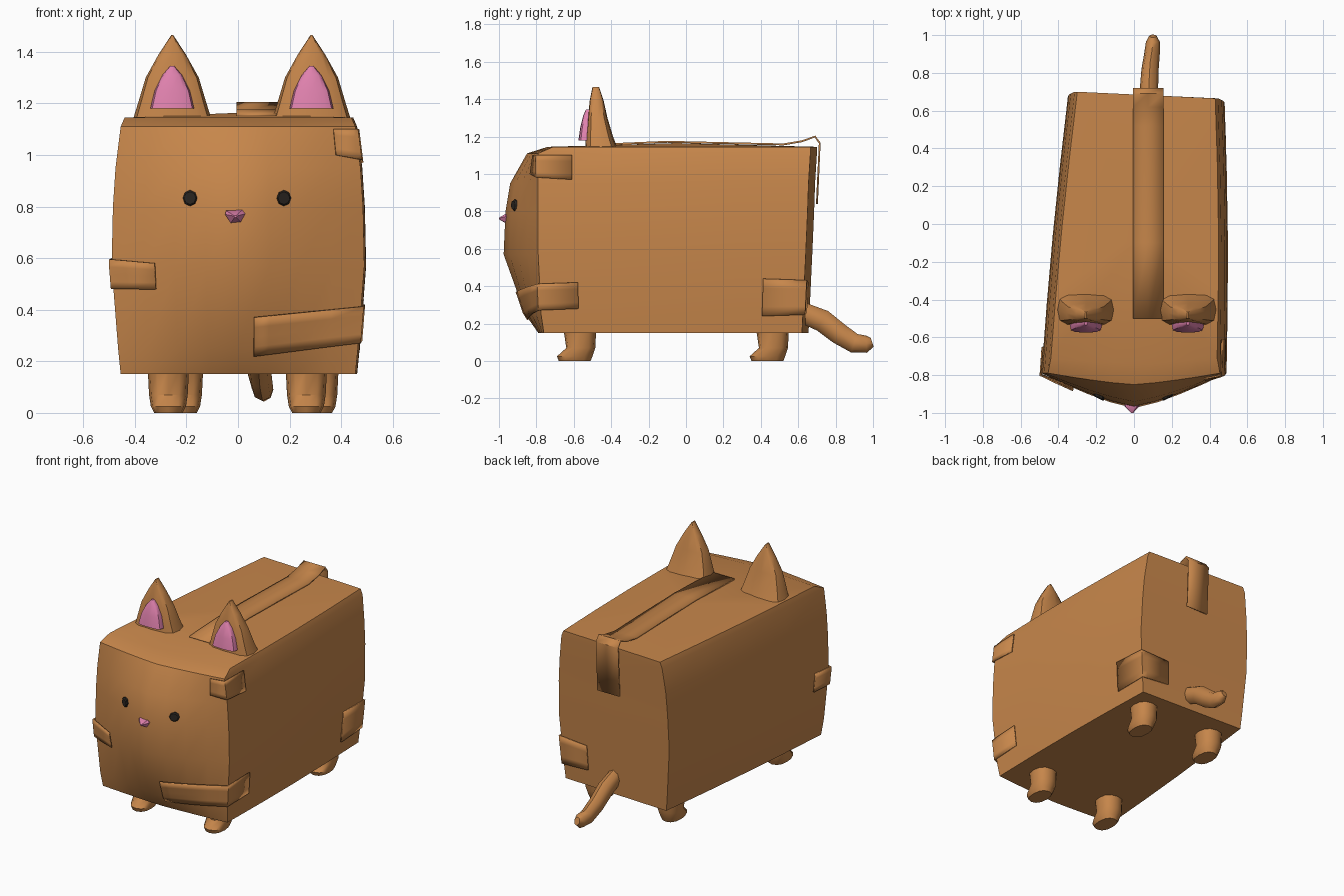
import bpy, bmesh, math
from mathutils import Vector

if "Cube" in bpy.data.objects:
    bpy.data.objects.remove(bpy.data.objects["Cube"])


def material(name, rgb):
    mat = bpy.data.materials.new(name)
    mat.use_nodes = True
    mat.diffuse_color = (*rgb, 1)
    mat.node_tree.nodes["Principled BSDF"].inputs["Base Color"].default_value = (*rgb, 1)
    return mat


CARDBOARD = material("cardboard_brown", (0.57, 0.24, 0.07))
PINK = material("soft_pink", (0.74, 0.22, 0.42))
DARK = material("dark_brown", (0.025, 0.02, 0.016))


def finish(name, bm, mat, angle=35, thickness=0):
    bmesh.ops.recalc_face_normals(bm, faces=bm.faces)
    mesh = bpy.data.meshes.new(name)
    bm.to_mesh(mesh)
    bm.free()
    mesh.materials.append(mat)
    obj = bpy.data.objects.new(name, mesh)
    bpy.context.collection.objects.link(obj)
    if thickness:
        solid = obj.modifiers.new("thickness", "SOLIDIFY")
        solid.thickness = thickness
        solid.offset = 0
    bpy.ops.object.select_all(action="DESELECT")
    obj.select_set(True)
    bpy.context.view_layer.objects.active = obj
    bpy.ops.object.shade_smooth_by_angle(angle=math.radians(angle))
    return obj


def skin(rings, closed=True, caps=(True, True), tops=None):
    """Bridge successive rings of points, optionally capping the ends."""
    bm = bmesh.new()
    loops = [[bm.verts.new(p) for p in ring] for ring in rings]
    n = len(loops[0])
    for a, b in zip(loops, loops[1:]):
        for i in range(n if closed else n - 1):
            j = (i + 1) % n
            bm.faces.new((a[i], a[j], b[j], b[i]))
    if closed and caps[0]:
        bm.faces.new(loops[0])
    if closed and tops:
        peak = bm.verts.new(tops)
        for i in range(n):
            bm.faces.new((loops[-1][i], loops[-1][(i + 1) % n], peak))
    elif closed and caps[1]:
        bm.faces.new(loops[-1])
    return bm


def oval(cx, hx, y0, y1, z, power=1.0, sides=12):
    """Horizontal rounded ring; a lower power makes it boxier."""
    def soft(v):
        return math.copysign(abs(v) ** power, v) if abs(v) > 1e-6 else 0
    pts = []
    for i in range(sides):
        a = math.tau * i / sides
        pts.append((cx + hx * soft(math.cos(a)),
                    (y0 + y1) / 2 + (y1 - y0) / 2 * soft(math.sin(a)), z))
    return pts


# Body rows: height, half width, front centre y, front corner y, back y
ROWS = [(0.15, 0.455, -0.79, -0.76, 0.655), (0.25, 0.465, -0.86, -0.775, 0.66),
        (0.57, 0.49, -0.975, -0.79, 0.675), (0.80, 0.485, -0.965, -0.79, 0.685),
        (0.95, 0.475, -0.94, -0.79, 0.69), (1.11, 0.455, -0.85, -0.79, 0.70),
        (1.145, 0.44, -0.74, -0.71, 0.70)]


def body_point(u, z, swell=1.0):
    """Point on the box wall: u 0-1 right side, 1-3 face, 3-4 left side, 4-5 back."""
    for lo, hi in zip(ROWS, ROWS[1:]):
        if z <= hi[0] or hi is ROWS[-1]:
            f = (z - lo[0]) / (hi[0] - lo[0])
            _, w, centre, corner, back = [a + (b - a) * f for a, b in zip(lo, hi)]
            break
    front_r, front_l = Vector((-w, corner)), Vector((w, corner))
    back_r, back_l = Vector((0.14 - w, back)), Vector((w - 0.01, back - 0.035))
    if u <= 1:
        p = back_r.lerp(front_r, u) - Vector((0.01 * math.sin(math.pi * u), 0))
    elif u <= 3:
        t = u - 2
        p = Vector((w * t, corner + (centre - corner) * (1 - abs(t) ** 1.3)))
    elif u <= 4:
        p = front_l.lerp(back_l, u - 3) + Vector((0.012 * math.sin(math.pi * (u - 3)), 0))
    else:
        p = back_l.lerp(back_r, u - 4)
    return (p.x * swell, p.y * swell, z)


US = [0, 0.25, 0.5, 0.75] + [1 + i / 4 for i in range(9)] + [3.25, 3.5, 3.75, 4, 4.5]
finish("box_body", skin([[body_point(u, row[0]) for u in US] for row in ROWS],
                        tops=(0.03, -0.05, 1.165)), CARDBOARD)


# Worn tape patches wrapped around the corners
def patch(name, u0, u1, low, high):
    whole = [u for u in (1, 2.25, 2.5, 2.75, 3, 4) if u0 < u < u1]
    us = sorted([u0, u1, (u0 + u1) / 2] + whole)
    rings = []
    for k in range(5):
        ring = []
        for u in us:
            f = (u - u0) / (u1 - u0)
            bottom = low[0] + (low[1] - low[0]) * f
            top = high[0] + (high[1] - high[0]) * f
            ring.append(body_point(u, bottom + (top - bottom) * k / 4, 1.014))
        rings.append(ring)
    finish(name, skin(rings, closed=False), CARDBOARD, thickness=0.008)


patch("lower_face_patch", 2.13, 3.15, (0.22, 0.28), (0.37, 0.42))
patch("right_face_patch", 0.9, 1.35, (0.48, 0.48), (0.6, 0.58))
patch("upper_corner_patch", 2.8, 3.13, (1.0, 0.97), (1.1, 1.1))
patch("back_corner_patch", 3.84, 4.25, (0.24, 0.26), (0.44, 0.42))

# Tape along the top seam, folded over the back edge
TAPE = [(-0.5, 1.155), (-0.1, 1.172), (0.52, 1.158), (0.62, 1.175),
        (0.69, 1.2), (0.715, 1.165), (0.70, 0.84)]
finish("seam_tape", skin([[(x, y, z) for x in (-0.005, 0.075, 0.155)] for y, z in TAPE],
                         closed=False), CARDBOARD, thickness=0.01)

# Ears with pink insides
EAR = [(1.12, 0.158, -0.54, -0.36), (1.2, 0.133, -0.535, -0.39),
       (1.3, 0.103, -0.525, -0.42), (1.39, 0.053, -0.515, -0.44),
       (1.465, 0.004, -0.5, -0.465)]
INNER = [(1.18, 0.085, -0.575, -0.5), (1.25, 0.068, -0.565, -0.5),
         (1.31, 0.038, -0.55, -0.5), (1.345, 0.008, -0.535, -0.5)]
for side, x in (("left", 0.285), ("right", -0.255)):
    finish(side + "_ear", skin([oval(x, h, a, b, z, 0.6) for z, h, a, b in EAR]), CARDBOARD)
    finish(side + "_inner_ear", skin([oval(x, h, a, b, z, 0.6) for z, h, a, b in INNER]), PINK)

# Stubby legs with forward toes
LEG = [(0, 0.055, -0.1, 0.07), (0.025, 0.068, -0.11, 0.08),
       (0.07, 0.075, -0.06, 0.095), (0.17, 0.08, -0.075, 0.1)]
for name, x, y in (("front_left_leg", 0.265, -0.58), ("front_right_leg", -0.27, -0.58),
                   ("back_left_leg", 0.31, 0.45), ("back_right_leg", -0.215, 0.45)):
    finish(name, skin([oval(x, h, y + a, y + b, z, 0.85) for z, h, a, b in LEG]),
           CARDBOARD, angle=50)

# Drooping tail with an upturned tip
TAIL = [(0.08, 0.62, 0.26, 0.055), (0.08, 0.73, 0.215, 0.06), (0.085, 0.82, 0.145, 0.057),
        (0.095, 0.9, 0.095, 0.052), (0.1, 0.965, 0.09, 0.046), (0.1, 0.995, 0.1, 0.025)]
centres = [Vector(p[:3]) for p in TAIL]
rings = []
for i, c in enumerate(centres):
    along = (centres[min(i + 1, len(TAIL) - 1)] - centres[max(i - 1, 0)]).normalized()
    across = Vector((1, 0, 0))
    up = along.cross(across).normalized()
    rings.append([c + TAIL[i][3] * (0.8 * across * math.cos(a) + up * math.sin(a))
                  for a in (math.tau * k / 8 for k in range(8))])
finish("tail", skin(rings), CARDBOARD, angle=50)


# Eyes and nose: small plates facing forward
def face_disc(name, outline, x, z, y, depth, mat, shrink, slant=0.0):
    rings = []
    for scale, dy in ((1, 0.03), (1, 0), (shrink, -depth)):
        rings.append([(x + px * scale, y + dy + slant * px * scale, z + pz * scale)
                      for px, pz in outline])
    finish(name, skin(rings), mat)


octagon = [(0.028 * math.cos(math.tau * k / 8), 0.031 * math.sin(math.tau * k / 8))
           for k in range(8)]
for side, x in (("left", 0.178), ("right", -0.186)):
    face_disc(side + "_eye", octagon, x, 0.833, -0.918, 0.007, DARK, 0.8,
              slant=0.5 * math.copysign(1, x))
snout = [(-0.036, 0.022), (0.026, 0.025), (0.038, 0.01), (0.02, -0.022),
         (-0.018, -0.025), (-0.04, 0.008)]
face_disc("nose", snout, -0.01, 0.762, -0.965, 0.035, PINK, 0.15)
